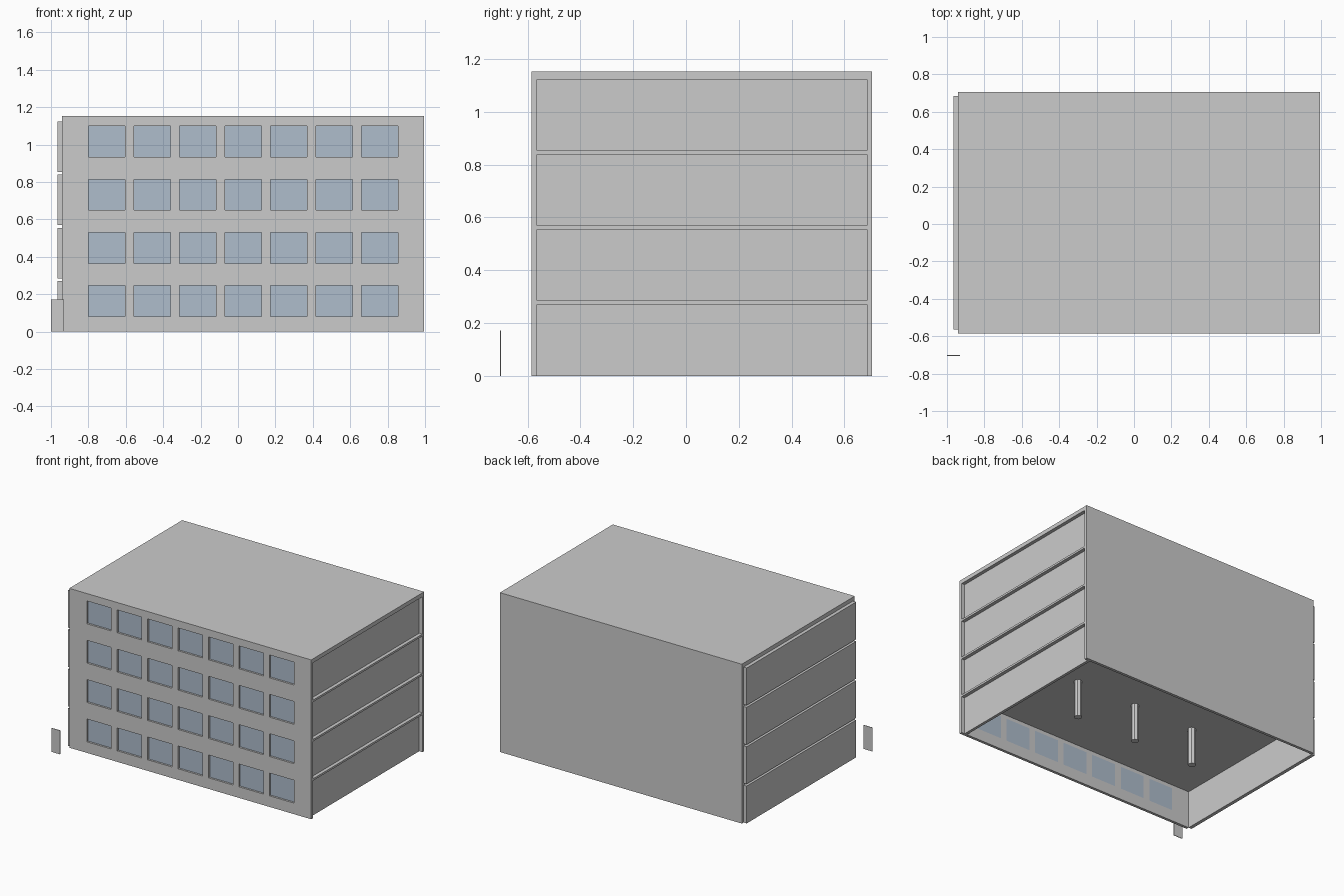
import bpy, bmesh

if "Cube" in bpy.data.objects:
    bpy.data.objects.remove(bpy.data.objects["Cube"])


def material(name, rgb):
    m = bpy.data.materials.new(name)
    m.diffuse_color = (*rgb, 1)
    m.use_nodes = True
    m.node_tree.nodes["Principled BSDF"].inputs["Base Color"].default_value = m.diffuse_color
    return m


GREY = material("light_grey", (0.6, 0.6, 0.6))
GLASS = material("blue_glass", (0.43, 0.51, 0.605))

# Building extents
X0, X1, Y0, Y1 = -0.94, 0.995, -0.585, 0.705
WALL, TOP = 0.02, 1.152
STOREY, CLEAR = 0.2845, 0.27
FLOORS, BAYS = 4, 7


def finish(bm, name, mat):
    me = bpy.data.meshes.new(name)
    bm.to_mesh(me)
    bm.free()
    me.materials.append(mat)
    ob = bpy.data.objects.new(name, me)
    bpy.context.collection.objects.link(ob)
    return ob


def box(name, x, y, z, mat=GREY):
    bm = bmesh.new()
    bmesh.ops.create_cube(bm, size=1)
    for v in bm.verts:
        v.co = [a[0] if c < 0 else a[1] for c, a in zip(v.co, (x, y, z))]
    return finish(bm, name, mat)


# Window openings: one (left, right) per bay and (bottom, top) per storey
bays = [(-0.8 + i * 0.2435, -0.605 + i * 0.2435) for i in range(BAYS)]
rows = [(0.08 + i * STOREY, 0.245 + i * STOREY) for i in range(FLOORS)]

# Front wall: a grid of cells that leaves out the window openings
xs = [X0, *[v for b in bays for v in b], X1]
zs = [0, *[v for r in rows for v in r], TOP]
bm = bmesh.new()
grid = [[bm.verts.new((x, Y0, z)) for z in zs] for x in xs]
for i in range(len(xs) - 1):
    for j in range(len(zs) - 1):
        if not (i % 2 and j % 2):
            bm.faces.new((grid[i][j], grid[i + 1][j], grid[i + 1][j + 1], grid[i][j + 1]))
front = finish(bm, "front_wall", GREY)
solid = front.modifiers.new("thickness", "SOLIDIFY")
solid.thickness = WALL
solid.offset = -1

# Back wall and roof
box("back_wall", (X0, X1), (Y1 - WALL, Y1), (0, TOP))
box("roof", (X0, X1), (Y0 + WALL, Y1 - WALL), (FLOORS * STOREY - 0.015, TOP))

for f in range(FLOORS):
    z0 = f * STOREY
    z1 = z0 + CLEAR
    inner_y = (Y0 + WALL, Y1 - WALL)
    # Floor slab above each lower storey
    if f < FLOORS - 1:
        box("floor_slab", (X0, X1), inner_y, (z1, z0 + STOREY))
    # End panels: proud of the left end, recessed in the right end
    box("left_end_panel", (X0 - 0.025, X0), inner_y, (z0, z1))
    box("right_end_panel", (X1 - 0.045, X1 - 0.025), inner_y, (z0, z1))
    # Window panes set at the back of the openings
    for b in bays:
        box("window_pane", b, (Y0 + 0.014, Y0 + WALL), rows[f], GLASS)
    # Row of columns
    for x in (-0.43, 0.055, 0.54):
        bm = bmesh.new()
        bmesh.ops.create_cone(bm, cap_ends=True, segments=8, radius1=0.027,
                              radius2=0.027, depth=CLEAR)
        bmesh.ops.translate(bm, verts=bm.verts, vec=(x, 0.075, z0 + CLEAR / 2))
        finish(bm, "column", GREY)

# Small upright board in front of the left corner
box("upright_board", (-1.0, -0.93), (-0.705, -0.701), (0, 0.172))
